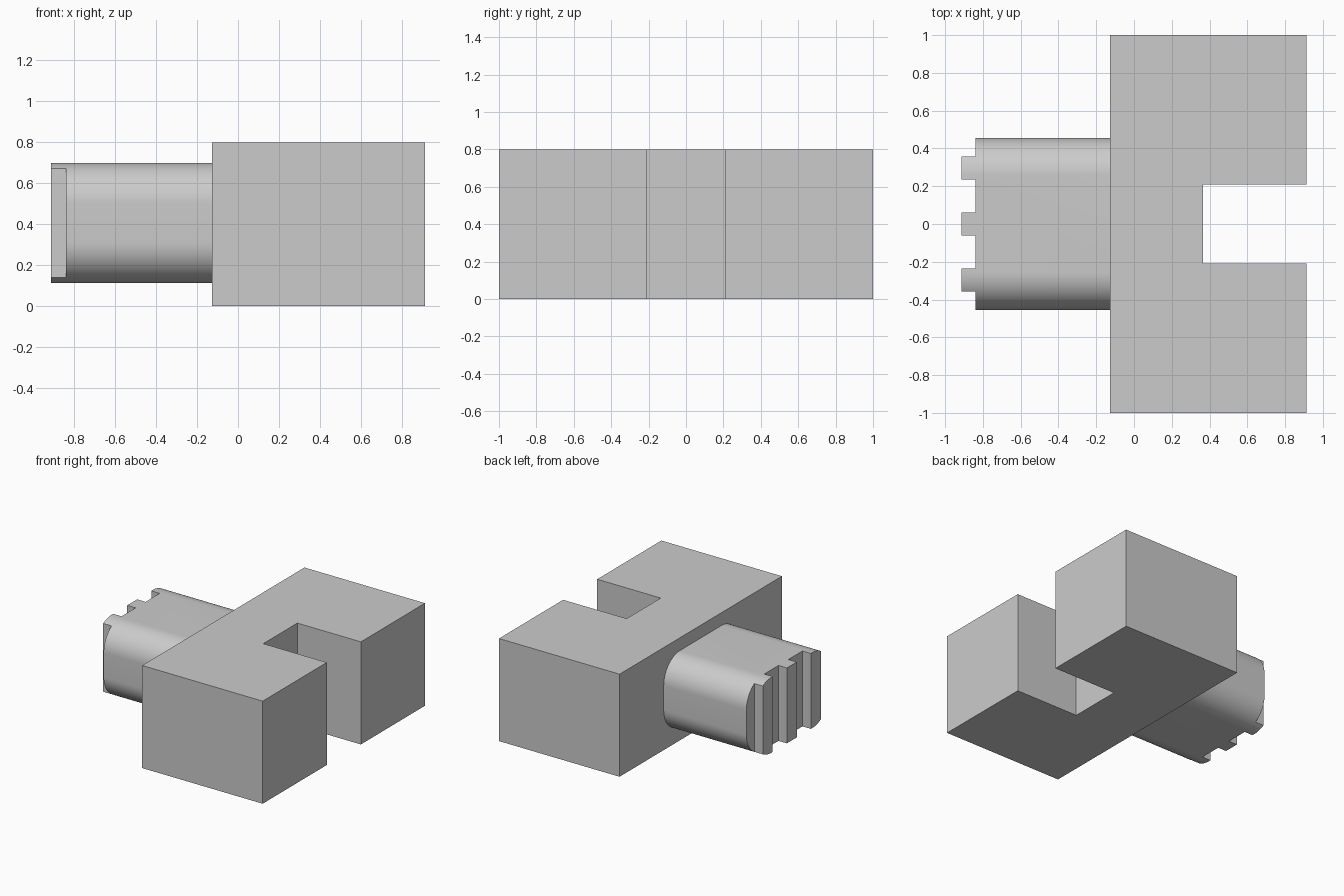
import bpy
import bmesh
from math import cos, sin, pi, radians
from mathutils import Vector

default = bpy.data.objects.get("Cube")
if default:
    bpy.data.objects.remove(default, do_unlink=True)

grey = bpy.data.materials.new("plain_grey")
grey.use_nodes = True
colour = (0.6, 0.6, 0.6, 1)
grey.diffuse_color = colour
grey.node_tree.nodes["Principled BSDF"].inputs["Base Color"].default_value = colour

BLOCK_BACK, BLOCK_END, HEIGHT = -0.127, 0.913, 0.8
SLOT_X, SLOT_Y = 0.365, 0.21
SHANK_END, TOOTH_END = -0.84, -0.913
SHANK_Y, SHANK_Z, MID_Z, RADIUS = 0.456, 0.294, 0.406, 0.2
TOOTH_HALF, TOOTH_PITCH = 0.061, 0.296


def extrude(name, outline, direction):
    """Make a solid by extruding a closed outline."""
    bm = bmesh.new()
    face = bm.faces.new([bm.verts.new(p) for p in outline])
    result = bmesh.ops.extrude_face_region(bm, geom=[face], use_keep_orig=True)
    moved = [v for v in result["geom"] if isinstance(v, bmesh.types.BMVert)]
    bmesh.ops.translate(bm, verts=moved, vec=Vector(direction))
    bmesh.ops.recalc_face_normals(bm, faces=bm.faces[:])
    mesh = bpy.data.meshes.new(name)
    bm.to_mesh(mesh)
    bm.free()
    mesh.materials.append(grey)
    obj = bpy.data.objects.new(name, mesh)
    bpy.context.collection.objects.link(obj)
    return obj


def activate(obj):
    bpy.ops.object.select_all(action="DESELECT")
    obj.select_set(True)
    bpy.context.view_layer.objects.active = obj


# Slotted block: U-shaped plan raised to full height
half = [(BLOCK_BACK, 1), (BLOCK_END, 1), (BLOCK_END, SLOT_Y), (SLOT_X, SLOT_Y)]
plan = half + [(x, -y) for x, y in reversed(half)]
extrude("slotted_block", [(x, y, 0) for x, y in plan], (0, 0, HEIGHT))

# Shank: rounded rectangle run out to the tooth tips
section = []
STEPS = 16
for corner, (sy, sz) in enumerate([(1, 1), (-1, 1), (-1, -1), (1, -1)]):
    for i in range(STEPS + 1):
        a = (corner + i / STEPS) * pi / 2
        section.append((BLOCK_BACK,
                        sy * (SHANK_Y - RADIUS) + RADIUS * cos(a),
                        MID_Z + sz * (SHANK_Z - RADIUS) + RADIUS * sin(a)))
shank = extrude("toothed_shank", section, (TOOTH_END - BLOCK_BACK, 0, 0))

# Cut the gaps that leave three upright teeth on the end
inner = (TOOTH_HALF, TOOTH_PITCH - TOOTH_HALF)
outer = (TOOTH_PITCH + TOOTH_HALF, 0.6)
for side in (-1, 1):
    for y0, y1 in (inner, outer):
        gap = [(x, side * y, -0.1) for x, y in
               ((-1, y0), (SHANK_END, y0), (SHANK_END, y1), (-1, y1))]
        cutter = extrude("tooth_gap_cutter", gap, (0, 0, 1))
        cutter.hide_render = True
        activate(shank)
        cut = shank.modifiers.new("tooth_gap", "BOOLEAN")
        cut.operation = "DIFFERENCE"
        cut.solver = "EXACT"
        cut.object = cutter
        bpy.ops.object.modifier_apply(modifier=cut.name)
        bpy.data.objects.remove(cutter, do_unlink=True)

activate(shank)
bpy.ops.object.shade_smooth_by_angle(angle=radians(30))
